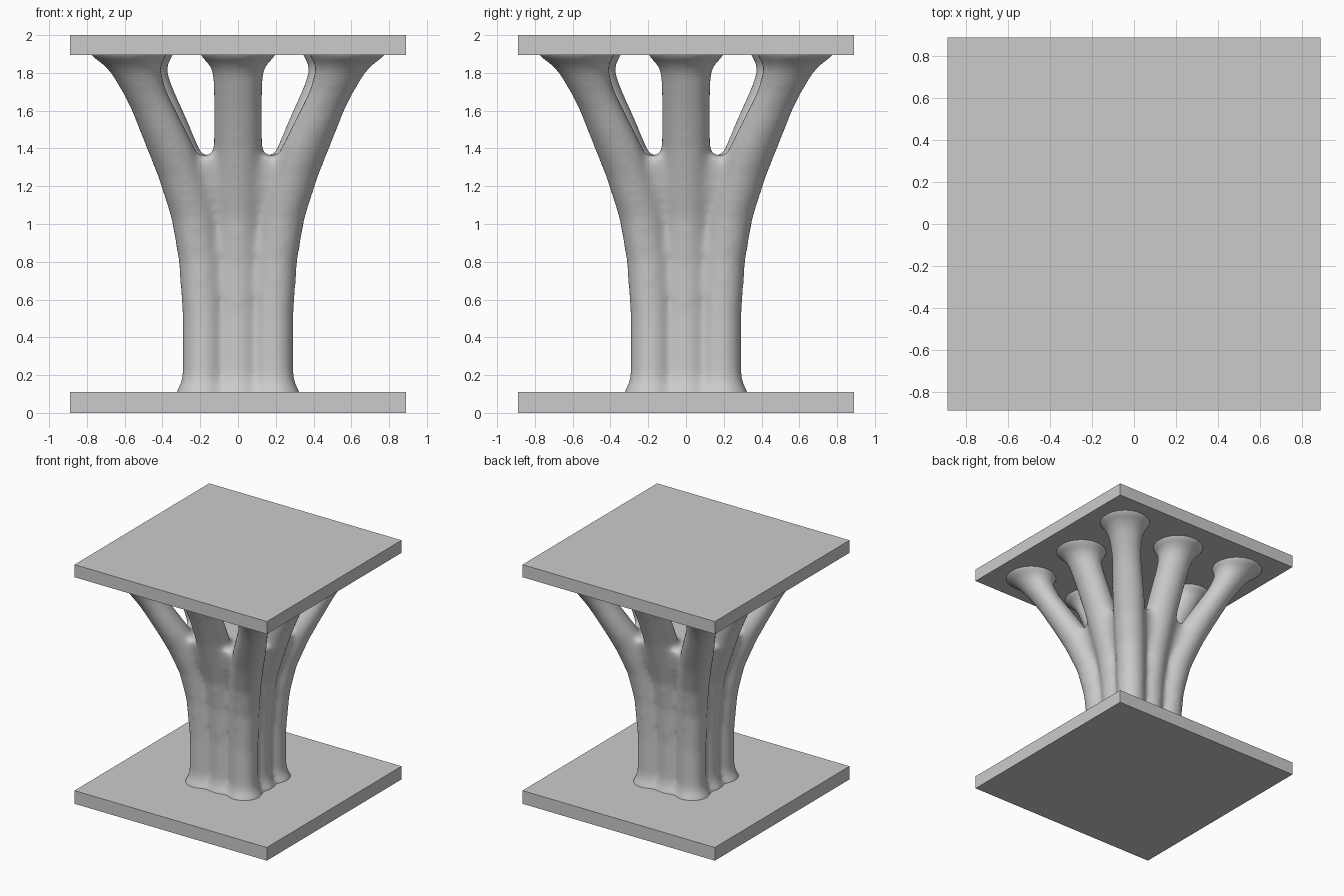
import bpy, bmesh, math

cube = bpy.data.objects.get("Cube")
if cube:
    bpy.data.objects.remove(cube, do_unlink=True)

grey = bpy.data.materials.new("plain grey")
grey.use_nodes = True
colour = (0.6, 0.6, 0.6, 1)
grey.diffuse_color = colour
grey.node_tree.nodes["Principled BSDF"].inputs["Base Color"].default_value = colour


def make_object(name, bm):
    mesh = bpy.data.meshes.new(name)
    bmesh.ops.recalc_face_normals(bm, faces=bm.faces)
    bm.to_mesh(mesh)
    bm.free()
    mesh.materials.append(grey)
    obj = bpy.data.objects.new(name, mesh)
    bpy.context.collection.objects.link(obj)
    return obj


def plate(name, bottom, top):
    bm = bmesh.new()
    bmesh.ops.create_cube(bm, size=1)
    for v in bm.verts:
        v.co = (v.co.x * 1.78, v.co.y * 1.78, bottom + (v.co.z + 0.5) * (top - bottom))
    return make_object(name, bm)


def loft(bm, rows, sides, turn=0.0):
    """Closed solid through level rings given as (x, y, z, radius)."""
    rings = []
    for x, y, z, r in rows:
        angles = [turn + math.tau * i / sides for i in range(sides)]
        rings.append([bm.verts.new((x + r * math.cos(a), y + r * math.sin(a), z)) for a in angles])
    for low, high in zip(rings, rings[1:]):
        for i in range(sides):
            j = (i + 1) % sides
            bm.faces.new((low[i], low[j], high[j], high[i]))
    bm.faces.new(rings[0][::-1])
    bm.faces.new(rings[-1])


plate("base_plate", 0, 0.11)
plate("top_plate", 1.895, 2)

# Limb profile: height, distance from the axis, radius
limb = [(0.04, .19, .15), (0.11, .19, .145), (0.14, .19, .12), (0.2, .185, .11),
        (0.5, .185, .11), (0.8, .20, .115), (1.03, .235, .12), (1.25, .30, .125),
        (1.4, .355, .13), (1.6, .445, .12), (1.7, .495, .12), (1.8, .54, .135),
        (1.85, .565, .155), (1.89, .58, .205), (1.96, .58, .22)]
# Solid core of the trunk: height, half width
core = [(0.04, .24), (0.2, .24), (0.6, .24), (0.85, .26), (1.03, .29), (1.2, .35), (1.36, .38)]

# Eight limbs spread from the trunk to the corners and side middles
bm = bmesh.new()
for sx in (-1, 0, 1):
    for sy in (-1, 0, 1):
        if sx == sy == 0:
            continue
        middle = sx * sy == 0
        pull = 0.94 if middle else 1
        loft(bm, [(sx * d * pull, sy * d * pull, z, max(r, 0.13) if middle and z > 1.1 else r)
                  for z, d, r in limb], 24)
loft(bm, [(0, 0, z, h * math.sqrt(2)) for z, h in core], 4, math.pi / 4)
column = make_object("branching_column", bm)

# Fuse the limbs and blend the joins
fuse = column.modifiers.new("fuse", 'REMESH')
fuse.mode = 'VOXEL'
fuse.voxel_size = 0.018
fuse.use_smooth_shade = True
blend = column.modifiers.new("blend", 'SMOOTH')
blend.factor = 0.5
blend.iterations = 28
